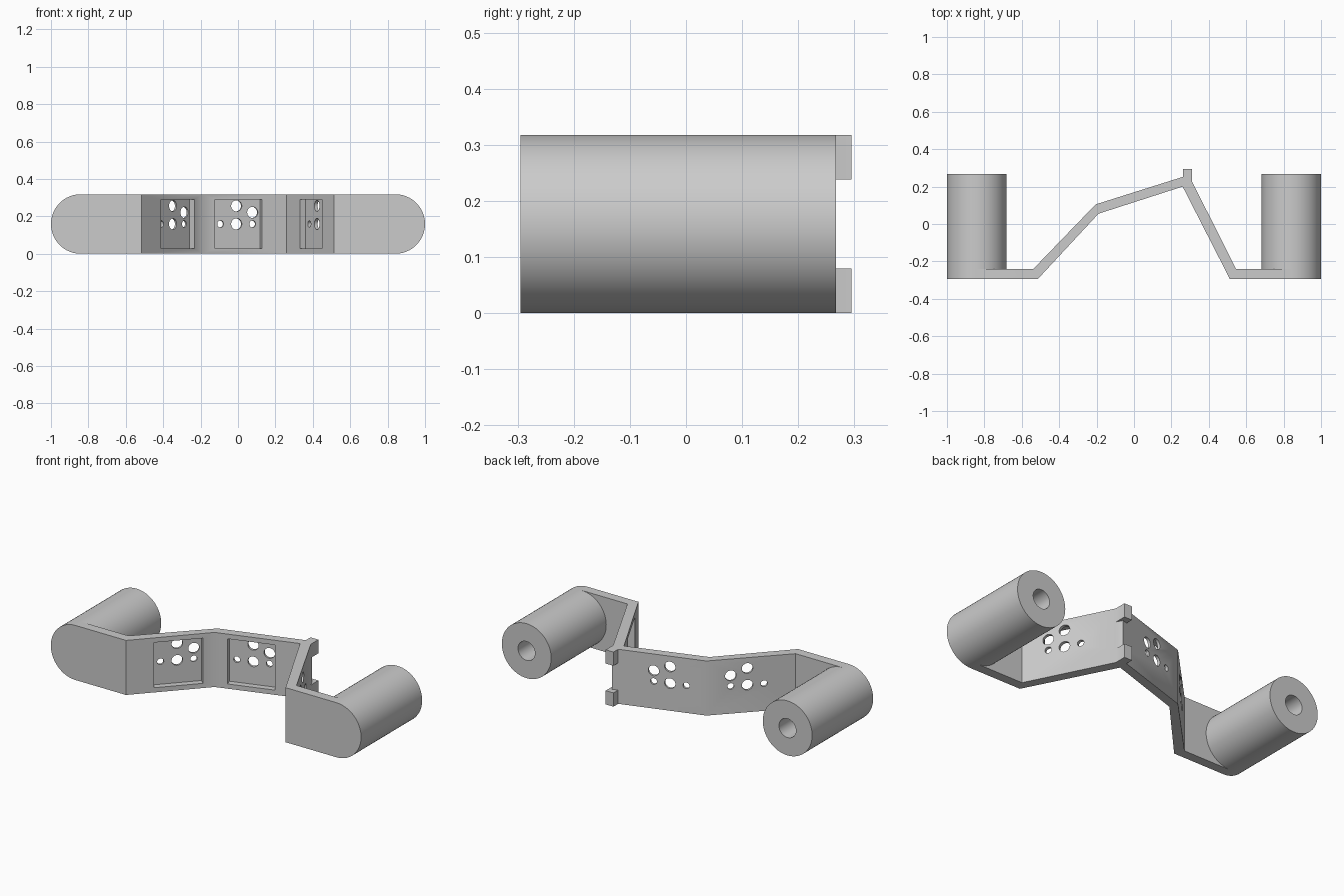
import bpy, bmesh
from math import pi
from mathutils import Matrix, Vector

if "Cube" in bpy.data.objects:
    bpy.data.objects.remove(bpy.data.objects["Cube"])

HEIGHT = 0.318
MID = HEIGHT / 2
FRONT, PLATE_BACK, POST_BACK = -0.295, -0.24, 0.267
POST_X = 1 - MID

gray = bpy.data.materials.new("plain gray")
gray.use_nodes = True
color = (0.6, 0.6, 0.6, 1)
gray.diffuse_color = color
gray.node_tree.nodes["Principled BSDF"].inputs["Base Color"].default_value = color


def make(name, bm):
    bmesh.ops.recalc_face_normals(bm, faces=bm.faces)
    mesh = bpy.data.meshes.new(name)
    bm.to_mesh(mesh)
    bm.free()
    mesh.materials.append(gray)
    obj = bpy.data.objects.new(name, mesh)
    bpy.context.collection.objects.link(obj)
    return obj


def box(name, size, matrix):
    bm = bmesh.new()
    bmesh.ops.create_cube(bm, size=1, matrix=matrix @ Matrix.Diagonal((*size, 1)))
    return make(name, bm)


def rod(name, radius, y0, y1, matrix, sides=64):
    """Cylinder lying along the local y axis."""
    bm = bmesh.new()
    place = Matrix.Translation((0, (y0 + y1) / 2, 0)) @ Matrix.Rotation(pi / 2, 4, 'X')
    bmesh.ops.create_cone(bm, cap_ends=True, segments=sides, radius1=radius,
                          radius2=radius, depth=y1 - y0, matrix=matrix @ place)
    return make(name, bm)


def combine(target, tool, operation):
    mod = target.modifiers.new("combine", 'BOOLEAN')
    mod.operation, mod.object, mod.solver = operation, tool, 'EXACT'
    bpy.context.view_layer.objects.active = target
    bpy.ops.object.modifier_apply(modifier=mod.name)
    bpy.data.objects.remove(tool)


def smooth(obj):
    bpy.ops.object.select_all(action='DESELECT')
    obj.select_set(True)
    bpy.context.view_layer.objects.active = obj
    bpy.ops.object.shade_smooth_by_angle(angle=pi / 6)


# Folded band, extruded upwards from its plan outline
front_line = [(-POST_X, FRONT), (-0.515, FRONT), (-0.19, 0.055),
              (0.26, 0.2), (0.513, FRONT), (POST_X, FRONT)]
back_line = [(POST_X, PLATE_BACK), (0.545, PLATE_BACK), (0.293, 0.262),
             (-0.205, 0.105), (-0.538, PLATE_BACK), (-POST_X, PLATE_BACK)]
bm = bmesh.new()
base = bm.faces.new([bm.verts.new((x, y, 0)) for x, y in front_line + back_line])
grown = bmesh.ops.extrude_face_region(bm, geom=[base])["geom"]
bmesh.ops.translate(bm, vec=(0, 0, HEIGHT),
                    verts=[v for v in grown if isinstance(v, bmesh.types.BMVert)])
band = make("folded_band", bm)

# Rounded band ends
for side in (-1, 1):
    spot = Matrix.Translation((side * POST_X, 0, MID))
    combine(band, rod("end", MID, FRONT, PLATE_BACK, spot), 'UNION')

# Two small tabs at the rear corner
for z in (0.04, HEIGHT - 0.04):
    spot = Matrix.Translation((0.286, 0.256, z))
    combine(band, box("tab", (0.05, 0.078, 0.08), spot), 'UNION')

# Square pocket with five holes in each slanted panel
holes = [(0, 0, 0.03), (0, 0.097, 0.03), (0.09, 0.062, 0.03),
         (0.09, 0, 0.018), (-0.09, 0, 0.018)]
for i, center_x in ((1, -0.322), (2, 0.003), (3, 0.39)):
    a, b = Vector(front_line[i]), Vector(front_line[i + 1])
    along = (b - a).normalized()
    center = a + (b - a) * (center_x - a.x) / (b.x - a.x)
    turn = Matrix.Rotation(-along.angle_signed(Vector((1, 0))) * -1, 4, 'Z')
    panel = Matrix.Translation((center.x, center.y, MID)) @ turn
    combine(band, box("pocket", (0.263, 0.072, 0.263), panel), 'DIFFERENCE')
    for u, v, radius in holes:
        spot = panel @ Matrix.Translation((u, 0, v))
        combine(band, rod("hole", radius, -0.02, 0.1, spot, 32), 'DIFFERENCE')
smooth(band)

# Bored round posts behind both ends
for side, name in ((-1, "right_post"), (1, "left_post")):
    spot = Matrix.Translation((side * POST_X, 0, MID))
    post = rod(name, MID, PLATE_BACK, POST_BACK, spot)
    combine(post, rod("bore", 0.055, PLATE_BACK - 0.1, POST_BACK + 0.1, spot, 32), 'DIFFERENCE')
    smooth(post)
